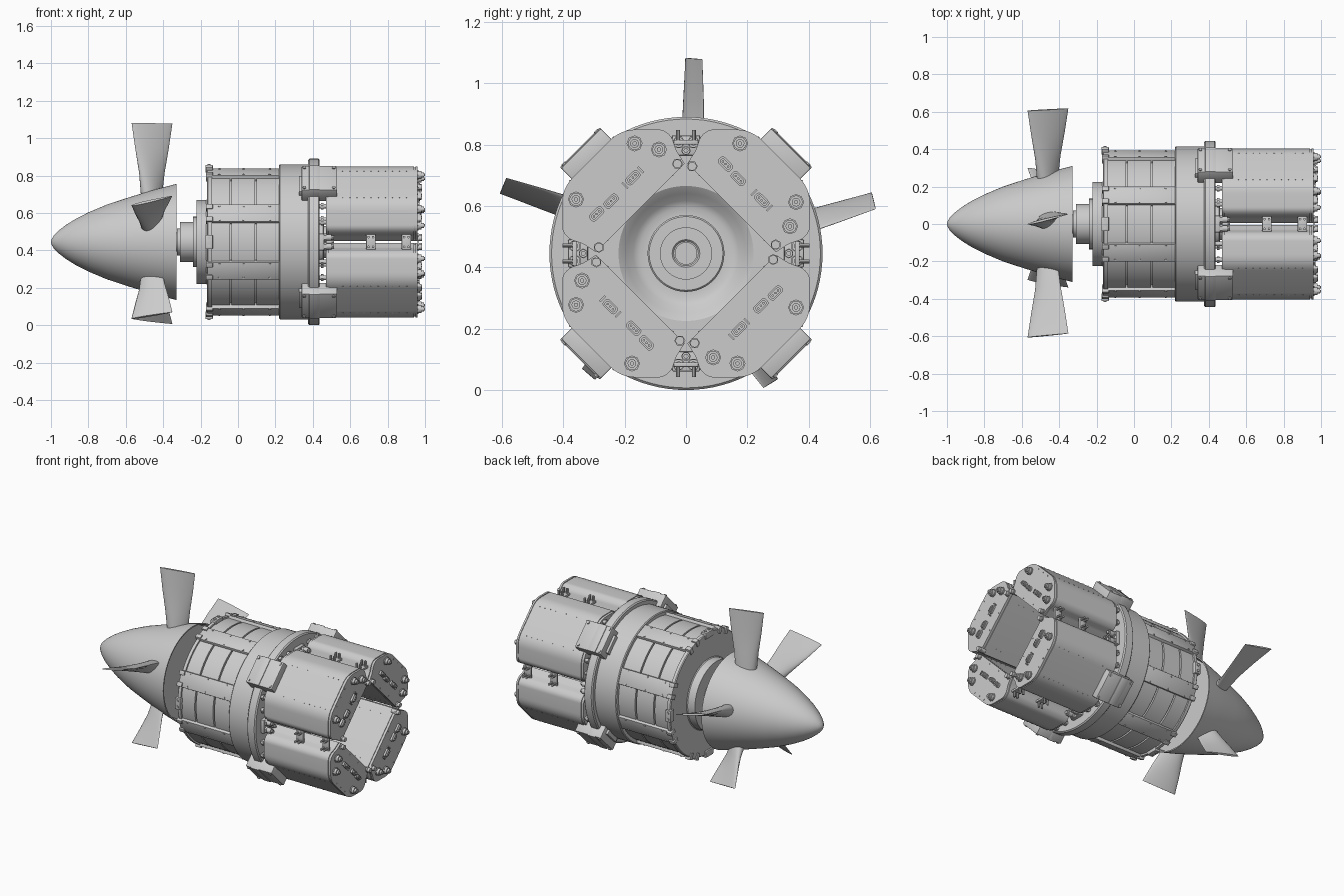
import bpy, bmesh, math
from mathutils import Matrix, Vector

if "Cube" in bpy.data.objects:
    bpy.data.objects.remove(bpy.data.objects["Cube"])

C = 0.445  # height of the shaft axis


def frame(deg):
    """Local axes: x along shaft, y = clockwise tangent (u), z = outward radial (v)."""
    a = math.radians(deg)
    c, s = math.cos(a), math.sin(a)
    return Matrix(((1, 0, 0, 0), (0, s, c, 0), (0, -c, s, C), (0, 0, 0, 1)))


def finish(name, bm, angles, smooth=30):
    """Make one mesh and place a linked copy at every angle."""
    bmesh.ops.recalc_face_normals(bm, faces=bm.faces)
    me = bpy.data.meshes.new(name)
    bm.to_mesh(me)
    bm.free()
    me.shade_smooth()
    me.set_sharp_from_angle(angle=math.radians(smooth))
    for i, a in enumerate(angles):
        ob = bpy.data.objects.new(name if len(angles) == 1 else f"{name}_{i + 1}", me)
        ob.matrix_world = frame(a)
        bpy.context.collection.objects.link(ob)


def loft(bm, rings, cap=True):
    loops = [[bm.verts.new(p) for p in r] for r in rings]
    n = len(loops[0])
    for a, b in zip(loops, loops[1:]):
        for i in range(n):
            bm.faces.new((a[i], a[(i + 1) % n], b[(i + 1) % n], b[i]))
    if cap:
        bm.faces.new(loops[0][::-1])
        bm.faces.new(loops[-1])


def lathe(name, prof, n=96):
    bm = bmesh.new()
    loft(bm, [[(x, r * math.cos(t), r * math.sin(t))
               for t in (2 * math.pi * i / n for i in range(n))] for x, r in prof])
    finish(name, bm, [90])


def prism(bm, poly, x0, x1):
    loft(bm, [[(x, u, v) for u, v in poly] for x in (x0, x1)])


def box(bm, x0, x1, u0, u1, v0, v1, bevel=0.0):
    r = bmesh.ops.create_cube(bm, size=1, matrix=Matrix.Translation(
        ((x0 + x1) / 2, (u0 + u1) / 2, (v0 + v1) / 2)) @ Matrix.Diagonal((x1 - x0, u1 - u0, v1 - v0, 1)))
    if bevel:
        edges = {e for v in r["verts"] for e in v.link_edges}
        bmesh.ops.bevel(bm, geom=list(edges), offset=bevel, segments=2, affect='EDGES', profile=0.5)


def cyl(bm, x0, x1, u, v, r, n=20):
    prism(bm, [(u + r * math.cos(2 * math.pi * i / n), v + r * math.sin(2 * math.pi * i / n))
               for i in range(n)], x0, x1)


def stud(bm, x, u, v0, v1, r, n=10):
    """Cylinder pointing outward."""
    loft(bm, [[(x + r * math.cos(2 * math.pi * i / n), u + r * math.sin(2 * math.pi * i / n), v)
               for i in range(n)] for v in (v0, v1)])


def rounded(poly, radii, k=6):
    """Replace each corner with a small curve."""
    out = []
    for i, p in enumerate(poly):
        p, a, b = Vector(p), Vector(poly[i - 1]), Vector(poly[(i + 1) % len(poly)])
        r = radii[i]
        if not r:
            out.append(tuple(p))
            continue
        s, e = p + (a - p).normalized() * r, p + (b - p).normalized() * r
        for j in range(k + 1):
            t = j / k
            out.append(tuple(s * (1 - t) ** 2 + p * 2 * t * (1 - t) + e * t * t))
    return out


DIAG = [45, 135, 225, 315]
CROSS = [0, 90, 180, 270]

# spinner with a recessed back
lathe("spinner", [(-1, .002), (-.996, .016), (-.985, .034), (-.96, .06), (-.92, .091), (-.87, .122),
                  (-.8, .158), (-.7, .2), (-.6, .233), (-.5, .264), (-.42, .287), (-.33, .31),
                  (-.33, .302), (-.36, .29), (-.36, .002)])

# propeller blades: thick twisted root to thin tip
def blade(name, tip, angles):
    bm = bmesh.new()
    rings = []
    for t, chord, tw, th in ((0, .12, 38, .08), (.15, .128, 33, .072), (.4, .15, 26, .046),
                             (.7, .19, 19, .026), (1, .225, 14, .012)):
        v = .19 + (tip - .19) * t
        a = math.radians(tw)
        ring = []
        for i in range(28):
            q = 2 * math.pi * i / 28
            px = chord / 2 * math.cos(q)
            py = th / 2 * math.sin(q) * (1 - .35 * math.cos(q))
            ring.append((-.46 + px * math.cos(a) - py * math.sin(a),
                         .026 + px * math.sin(a) + py * math.cos(a), v - .02 * t * px))
        rings.append(ring)
    loft(bm, rings)
    finish(name, bm, angles, 40)

blade("long_blade", .635, [90, 18, 162])
blade("short_blade", .505, [234, 306])

# shaft, hub steps, grooved casing, rear ring, flange and rear bore in one turned body
lathe("motor_body", [(-.365, .002), (-.365, .05), (-.325, .05), (-.325, .072), (-.31, .072), (-.31, .107),
                     (-.24, .107), (-.24, .135), (-.222, .135), (-.222, .225), (-.17, .225), (-.165, .23),
                     (-.165, .396), (-.16, .401), (-.14, .401), (-.14, .39), (-.044, .39), (-.044, .376),
                     (-.034, .376), (-.034, .39), (.09, .39), (.09, .376), (.1, .376), (.1, .39), (.22, .39),
                     (.22, .41), (.225, .415), (.375, .415), (.375, .438), (.382, .445), (.43, .445),
                     (.437, .438), (.437, .3), (.437, .22), (.42, .195), (.395, .172), (.385, .15),
                     (.385, .125), (.455, .125), (.46, .12), (.46, .085), (.475, .085), (.475, .045),
                     (.47, .04), (.47, .035), (.44, .035), (.44, .002)])

# casing bars with end lugs
bm = bmesh.new()
box(bm, -.165, .225, -.05, .05, .36, .405, .003)
box(bm, -.172, -.135, -.05, -.022, .37, .414, .003)
box(bm, -.172, -.135, .022, .05, .37, .414, .003)
for x in (-.1, .03, .17):
    stud(bm, x, -.04, .4, .409, .006)
    stud(bm, x, .04, .4, .409, .006)
finish("casing_bar", bm, [22.5 + 45 * i for i in range(8)])

# front bolt plates
bm = bmesh.new()
box(bm, -.175, -.135, -.038, .038, .37, .412, .004)
for u in (-.02, .02):
    stud(bm, -.155, u, .41, .418, .009)
finish("front_plate", bm, CROSS)

# diagonal mounting blocks over the flange
bm = bmesh.new()
box(bm, .34, .53, -.092, .092, .4, .485, .006)
box(bm, .38, .437, -.092, .092, .4, .489, .004)
box(bm, .325, .36, -.06, .06, .4, .44, .004)
for x in (.355, .512):
    for u in (-.075, .075):
        stud(bm, x, u, .48, .491, .009)
finish("mount_block", bm, DIAG)

# electronics modules
half = [(.135, .436), (.235, .336), (.235, .3), (.215, .26), (.204, .21)]
outline = half + [(-u, v) for u, v in reversed(half)]
rad = [.05, .02, .012, .01, .004]
shape = rounded(outline, rad + rad[::-1])
inset = [(u * .975, .32 + (v - .32) * .965) for u, v in shape]
bm = bmesh.new()
prism(bm, shape, .485, .942)
prism(bm, inset, .47, .948)
prism(bm, shape, .948, .96)
for i in range(10):  # fine screw rows on outer and inner faces
    for u in (-.1, .1):
        stud(bm, .56 + .038 * i, u, .434, .4375, .003, 6)
        stud(bm, .56 + .038 * i, u * 1.5, .2085, .212, .003, 6)
finish("module", bm, DIAG)

# standoffs and fittings in the gap before the modules
bm = bmesh.new()
for u, v in ((-.19, .34), (-.13, .4), (.13, .4), (.19, .34), (-.1, .27), (.1, .27)):
    cyl(bm, .43, .475, u, v, .012)
    cyl(bm, .445, .457, u, v, .019, 6)
finish("standoffs", bm, DIAG)

# round connectors on the rear faces
bm = bmesh.new()
for u, v in ((.135, .372), (.177, .302), (-.129, .378)):
    cyl(bm, .958, .966, u, v, .026, 8)
    cyl(bm, .958, .982, u, v, .021)
    cyl(bm, .958, .994, u, v, .014)
    cyl(bm, .958, 1.0, u, v, .007, 12)
finish("round_connectors", bm, DIAG)

# oblong connectors with shell, core and jack screws
bm = bmesh.new()
for u, v in ((.052, .297), (-.052, .293), (-.115, .297)):
    for a, b, x in ((.027, .014, .972), (.021, .009, .98)):
        prism(bm, rounded([(u - a, v - b), (u + a, v - b), (u + a, v + b), (u - a, v + b)],
                          [b * .8] * 4, 4), .958, x)
    for d in (-.012, 0, .012):
        cyl(bm, .958, .985, u + d, v, .004, 8)
for d in (-.036, .036):
    box(bm, .958, .97, .052 + d - .003, .052 + d + .003, .284, .31)
finish("oblong_connectors", bm, DIAG)

# small rear cover screws
bm = bmesh.new()
for u in (-.18, -.06, .06, .18):
    cyl(bm, .958, .963, u, .225, .004, 8)
for u in (-.06, 0, .06):
    cyl(bm, .958, .963, u, .42, .004, 8)
finish("cover_screws", bm, DIAG)

# pipe fittings between neighbouring modules
bm = bmesh.new()
for u, v, r in ((-.024, .362, .017), (.024, .362, .017), (0, .335, .013)):
    cyl(bm, .43, .5, u, v, r)
    cyl(bm, .452, .472, u, v, r * 1.25, 6)
    cyl(bm, .5, .512, u, v, r * .6, 12)
box(bm, .43, .46, -.045, .045, .32, .385, .005)
finish("pipe_fittings", bm, CROSS)

# rear corner posts and seam clips
bm = bmesh.new()
for u, v in ((-.028, .292), (.02, .284)):
    cyl(bm, .93, .985, u, v, .014)
    cyl(bm, .958, .968, u, v, .018, 6)
for x in (.71, .90):
    box(bm, x - .025, x + .025, -.04, .04, .355, .37, .003)
    for dx in (-.012, .012):
        for u in (-.026, .026):
            stud(bm, x + dx, u, .365, .402, .007)
finish("seam_clips", bm, CROSS)
